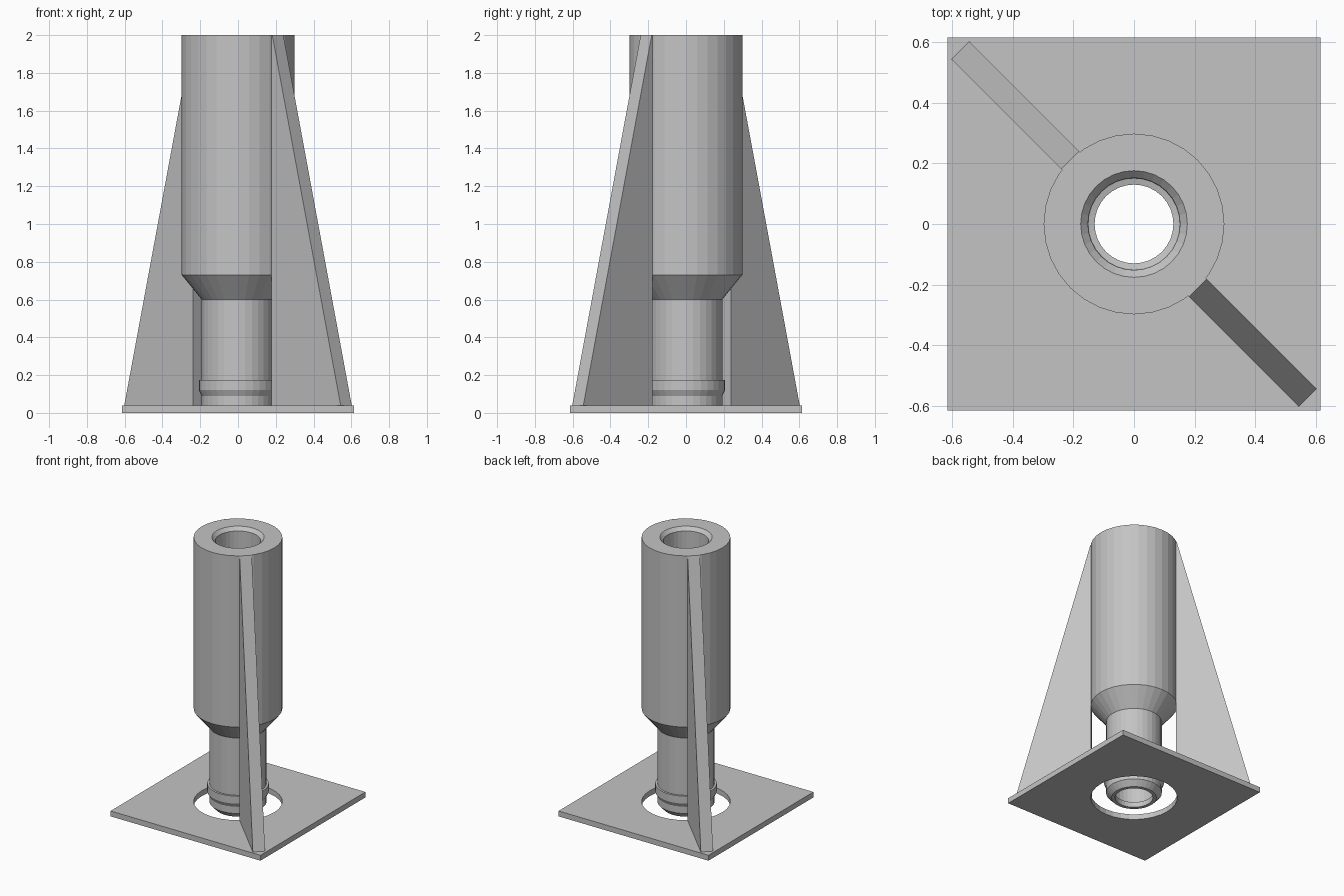
import bpy, bmesh, math

if "Cube" in bpy.data.objects:
    bpy.data.objects.remove(bpy.data.objects["Cube"])

SIDES = 32
R = 0.298          # outer radius of barrel and of the plate hole
HALF = 0.615       # half width of base plate

grey = bpy.data.materials.new("plain grey")
grey.diffuse_color = (0.55, 0.55, 0.55, 1)
grey.use_nodes = True
grey.node_tree.nodes["Principled BSDF"].inputs["Base Color"].default_value = grey.diffuse_color


def finish(bm, name):
    bmesh.ops.recalc_face_normals(bm, faces=bm.faces)
    mesh = bpy.data.meshes.new(name)
    bm.to_mesh(mesh)
    bm.free()
    mesh.materials.append(grey)
    obj = bpy.data.objects.new(name, mesh)
    bpy.context.collection.objects.link(obj)
    return obj


def ring_solid(name, profile):
    """Closed profile swept round z; radius None means the square outline."""
    bm = bmesh.new()
    rings = []
    for i in range(SIDES):
        a = 2 * math.pi * i / SIDES
        c, s = math.cos(a), math.sin(a)
        square = HALF / max(abs(c), abs(s))
        ring = []
        for r, z in profile:
            d = square if r is None else r
            ring.append(bm.verts.new((d * c, d * s, z)))
        rings.append(ring)
    n = len(profile)
    for i in range(SIDES):
        p, q = rings[i], rings[(i + 1) % SIDES]
        for j in range(n):
            k = (j + 1) % n
            bm.faces.new((p[j], q[j], q[k], p[k]))
    return finish(bm, name)


def fin(name, angle):
    """Tall triangular rib from the plate to the top of the barrel."""
    bm = bmesh.new()
    d = (math.cos(angle), math.sin(angle))
    w = 0.0415
    sides = []
    for t in (-w, w):
        sides.append([bm.verts.new((r * d[0] - t * d[1], r * d[1] + t * d[0], z))
                      for r, z in ((0.294, 0.04), (0.81, 0.04), (0.298, 2.0), (0.294, 2.0))])
    a, b = sides
    bm.faces.new(a)
    bm.faces.new(b[::-1])
    for j in range(4):
        k = (j + 1) % 4
        bm.faces.new((a[j], b[j], b[k], a[k]))
    return finish(bm, name)


# base plate with round hole
ring_solid("base_plate", [(R, 0), (None, 0), (None, 0.04), (R, 0.04)])

# hollow barrel with cone, narrow neck, collar and tapered tip
ring_solid("barrel", [
    (0.13, 0), (0.155, 0), (0.192, 0.04), (0.192, 0.09), (0.207, 0.12),
    (0.207, 0.175), (0.192, 0.175), (0.192, 0.6), (R, 0.73), (R, 2.0),
    (0.176, 2.0), (0.152, 1.975), (0.15, 0.045), (0.13, 0.04)])

# two ribs on one diagonal
fin("front_right_fin", math.radians(-45))
fin("back_left_fin", math.radians(135))
